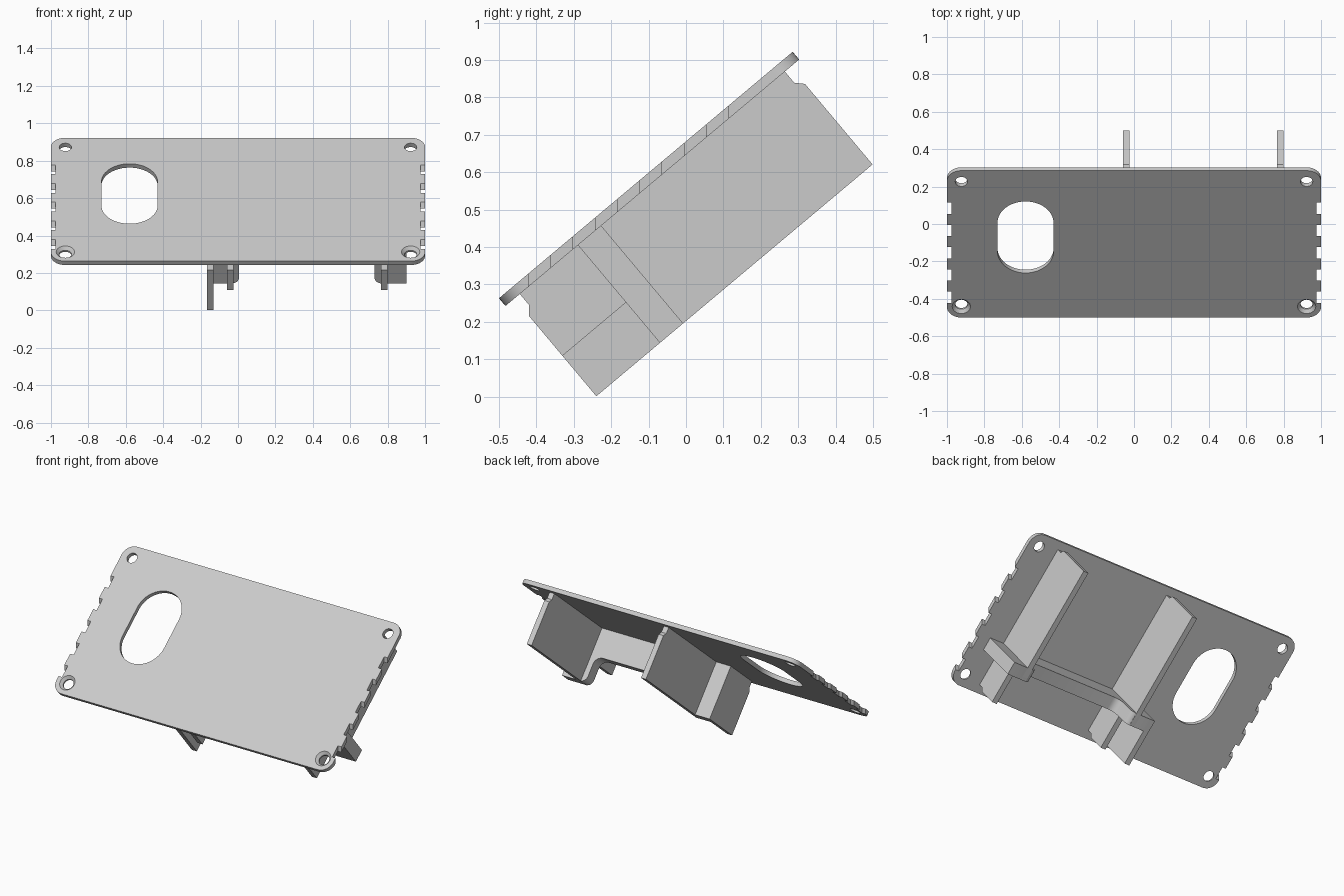
import bpy, bmesh, math
from mathutils import Matrix, Vector

if "Cube" in bpy.data.objects:
    bpy.data.objects.remove(bpy.data.objects["Cube"])

# Panel frame: x across, u up the slope, v depth behind the front surface
TILT = Matrix.Translation((0, -0.5, 0.263)) @ Matrix.Rotation(math.radians(40), 4, 'X')
LENGTH, THICK = 1.025, 0.027

grey = bpy.data.materials.new("grey")
grey.diffuse_color = (0.6, 0.6, 0.6, 1)
grey.use_nodes = True
grey.node_tree.nodes["Principled BSDF"].inputs["Base Color"].default_value = grey.diffuse_color


def loft(name, a, b, matrix=TILT):
    """Solid between two matching outlines."""
    bm = bmesh.new()
    va = [bm.verts.new(matrix @ Vector(p)) for p in a]
    vb = [bm.verts.new(matrix @ Vector(p)) for p in b]
    bm.faces.new(va)
    bm.faces.new(vb[::-1])
    n = len(va)
    for i in range(n):
        bm.faces.new((va[i], vb[i], vb[(i + 1) % n], va[(i + 1) % n]))
    bmesh.ops.recalc_face_normals(bm, faces=bm.faces)
    me = bpy.data.meshes.new(name)
    bm.to_mesh(me)
    bm.free()
    me.materials.append(grey)
    ob = bpy.data.objects.new(name, me)
    bpy.context.collection.objects.link(ob)
    return ob


def arc(cx, cy, r, start, end, n=10):
    return [(cx + r * math.cos(math.radians(start + (end - start) * i / n)),
             cy + r * math.sin(math.radians(start + (end - start) * i / n)))
            for i in range(n + 1)]


def flat(outline, v0, v1):
    """Outline in (x, u) swept through the panel thickness."""
    return [(x, u, -v0) for x, u in outline], [(x, u, -v1) for x, u in outline]


def ring(cx, cy, r):
    return arc(cx, cy, r, 0, 360, 32)[:-1]


def fin(name, x0, x1, profile):
    return loft(name, [(x0, u, -v) for u, v in profile], [(x1, u, -v) for u, v in profile])


# Front panel with rounded corners
r = 0.075
outline = (arc(1 - r, LENGTH - r, r, 0, 90) + arc(-1 + r, LENGTH - r, r, 90, 180)
           + arc(-1 + r, r, r, 180, 270) + arc(1 - r, r, r, 270, 360))
panel = loft("front_panel", *flat(outline, 0, THICK))

# Oblong opening
slot = arc(-0.58, 0.66, 0.15, 0, 180, 24) + arc(-0.58, 0.461, 0.15, 180, 360, 24)
cutters = [loft("opening_cutter", *flat(slot, -0.05, 0.08))]

# Screw holes, the lower pair countersunk
for s in (-1, 1):
    for u in (0.077, LENGTH - 0.077):
        cutters.append(loft("hole_cutter", *flat(ring(s * 0.923, u, 0.033), -0.05, 0.08)))
    a = [(x, u, 0.004) for x, u in ring(s * 0.923, 0.077, 0.053)]
    b = [(x, u, -0.018) for x, u in ring(s * 0.923, 0.077, 0.032)]
    cutters.append(loft("countersink_cutter", a, b))

    # Edge notches, cut straight down
    for k in range(5):
        y1 = 0.114 - 0.119 * k
        y0 = y1 - 0.0595
        rect = [(s * 0.975, y0), (s * 1.1, y0), (s * 1.1, y1), (s * 0.975, y1)]
        cutters.append(loft("notch_cutter", [(x, y, -0.2) for x, y in rect],
                            [(x, y, 1.2) for x, y in rect], Matrix.Identity(4)))

for c in cutters:
    c.hide_render = True
    m = panel.modifiers.new("cut", 'BOOLEAN')
    m.operation, m.solver, m.object = 'DIFFERENCE', 'EXACT', c

# Bake the cuts and drop the cutters
deps = bpy.context.evaluated_depsgraph_get()
baked = bpy.data.meshes.new_from_object(panel.evaluated_get(deps))
panel.modifiers.clear()
panel.data = baked
for c in cutters:
    bpy.data.objects.remove(c)

# Two long fins with a lower front step
root = THICK - 0.002
back = [(0.995, 0.368), (0.995, 0.087), (0.975, 0.066), (0.975, root)]
front = [(0.05, root), (0.05, 0.066), (0.031, 0.087)]
for name, x in (("left_fin", -0.06), ("right_fin", 0.765)):
    fin(name, x, x + 0.035, front + [(0.031, 0.227), (0.253, 0.227), (0.253, 0.368)] + back)

# Short full-depth side wall
fin("side_wall", -0.165, -0.13, front + [(0.031, 0.368), (0.334, 0.368), (0.334, root)])

# Cross wall, shallower between the fins with rounded shoulders
cross = ([(-0.165, root), (-0.165, 0.368)]
         + arc(-0.035, 0.328, 0.04, 90, 0, 8) + arc(0.055, 0.25, 0.05, 180, 270, 8)
         + arc(0.68, 0.25, 0.05, 270, 360, 8) + arc(0.77, 0.328, 0.04, 180, 90, 8)
         + [(0.90, 0.368), (0.90, root)])
loft("cross_wall", [(x, 0.253, -v) for x, v in cross], [(x, 0.334, -v) for x, v in cross])

# Smooth the rounded faces, keep the edges sharp
bpy.ops.object.select_all(action='SELECT')
bpy.context.view_layer.objects.active = panel
bpy.ops.object.shade_smooth_by_angle(angle=math.radians(30))
